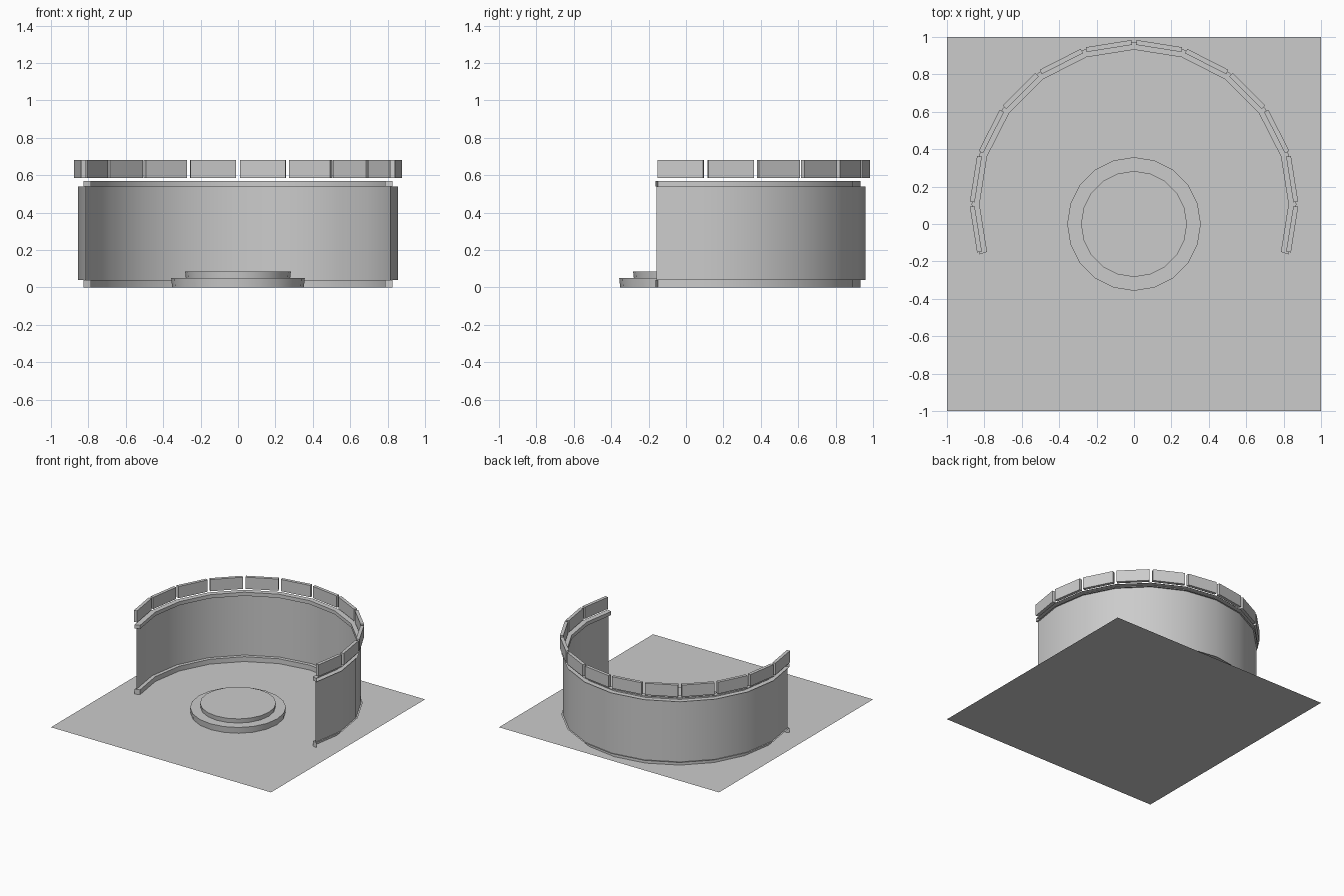
import bpy, bmesh, math
from mathutils import Matrix

if "Cube" in bpy.data.objects:
    bpy.data.objects.remove(bpy.data.objects["Cube"])

CY = 0.106                 # centre of the curved wall
STEP = math.radians(18)    # 20-sided circle
ARC = [math.radians(-18) + STEP * i for i in range(13)]


def finish(name, bm, smooth=False):
    me = bpy.data.meshes.new(name)
    bm.to_mesh(me)
    bm.free()
    ob = bpy.data.objects.new(name, me)
    bpy.context.collection.objects.link(ob)
    if smooth:
        bpy.context.view_layer.objects.active = ob
        ob.select_set(True)
        bpy.ops.object.shade_smooth_by_angle(angle=math.radians(30))
        ob.select_set(False)
    return ob


def sweep(name, profile, caps=False):
    """Sweep an open (radius, z) profile round the wall arc."""
    bm = bmesh.new()
    rows = [[bm.verts.new((r * math.cos(a), CY + r * math.sin(a), z))
             for r, z in profile] for a in ARC]
    for p, q in zip(rows, rows[1:]):
        for i in range(len(profile) - 1):
            bm.faces.new((p[i], p[i + 1], q[i + 1], q[i]))
    if caps:
        bm.faces.new(rows[0])
        bm.faces.new(rows[-1][::-1])
    return finish(name, bm, True)


def disc(name, r0, r1, z0, z1):
    bm = bmesh.new()
    bmesh.ops.create_cone(bm, cap_ends=True, segments=20, radius1=r0, radius2=r1,
                          depth=z1 - z0,
                          matrix=Matrix.Translation((0, 0, (z0 + z1) / 2)))
    return finish(name, bm, True)


# square floor sheet
bm = bmesh.new()
bmesh.ops.create_grid(bm, x_segments=1, y_segments=1, size=1)
finish("floor", bm)

# thin curved wall, with channel-shaped rails open towards the outside
sweep("curved_wall", [(0.855, 0.54), (0.855, 0.04)])
for name, z0, z1 in (("bottom_rail", 0.0, 0.04), ("top_rail", 0.54, 0.57)):
    sweep(name, [(0.868, z1), (0.826, z1), (0.826, z0), (0.868, z0)], caps=True)

# two-step round platform
disc("platform_lower", 0.352, 0.357, 0.0, 0.05)
disc("platform_upper", 0.279, 0.283, 0.05, 0.086)

# separate panels floating above the rail
for i in range(12):
    a = math.radians(-9) + STEP * i
    bm = bmesh.new()
    m = (Matrix.Translation((0, CY, 0.633)) @ Matrix.Rotation(a, 4, 'Z')
         @ Matrix.Translation((0.856, 0, 0)) @ Matrix.Diagonal((0.026, 0.247, 0.096, 1)))
    bmesh.ops.create_cube(bm, size=1, matrix=m)
    finish(f"upper_panel_{i + 1}", bm)
